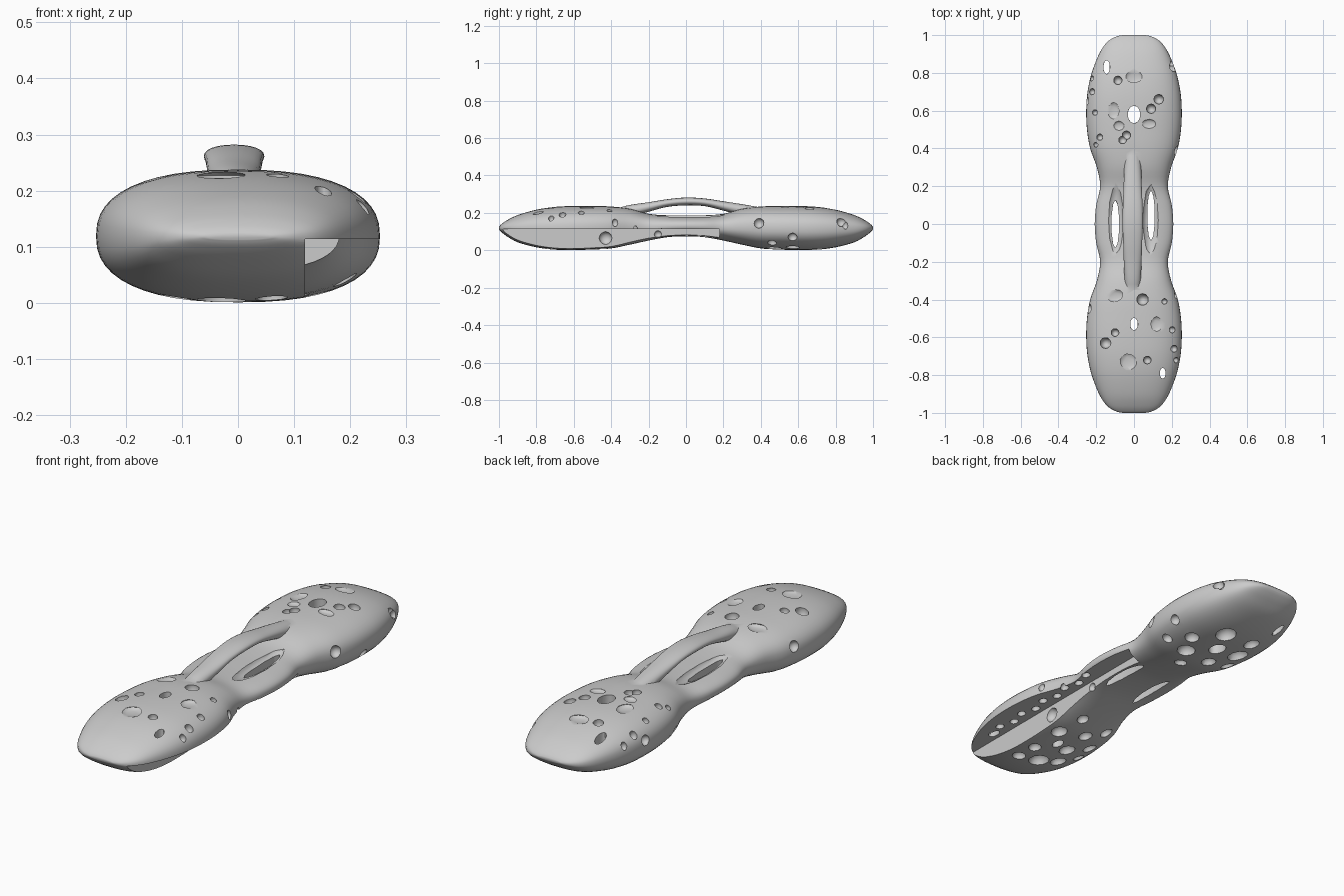
import bpy, bmesh, math
from mathutils import Vector, Matrix

if "Cube" in bpy.data.objects:
    bpy.data.objects.remove(bpy.data.objects["Cube"])

POW = 2.4

# Half profile of the body: y, half width, bottom z, top z (mirrored in y)
HALF = [(0, .208, .075, .186), (.1, .2, .07, .187), (.2, .179, .052, .195), (.3, .197, .03, .222),
        (.4, .232, .01, .234), (.5, .249, .004, .237), (.6, .253, .001, .237), (.7, .246, .003, .232),
        (.8, .224, .016, .217), (.9, .185, .043, .188), (.96, .145, .076, .159), (.99, .1, .1, .137),
        (1.0, .06, .113, .124)]
BODY = [(-y, w, a, b) for y, w, a, b in HALF[:0:-1]] + HALF
HANDLE = [(-.44, .034, .12, .2), (-.32, .042, .17, .238), (-.2, .047, .206, .257), (-.1, .05, .232, .273),
          (0, .054, .24, .282), (.1, .052, .236, .277), (.2, .048, .212, .262), (.32, .044, .178, .243),
          (.48, .034, .12, .215)]


def resample(rows, steps):
    # Catmull-Rom smoothing of the section list
    out = []
    for i in range(len(rows) - 1):
        p = [Vector(rows[min(max(i + k, 0), len(rows) - 1)]) for k in (-1, 0, 1, 2)]
        for s in range(steps):
            t = s / steps
            out.append(.5 * (2 * p[1] + (p[2] - p[0]) * t + (2 * p[0] - 5 * p[1] + 4 * p[2] - p[3]) * t * t
                             + (3 * p[1] - p[0] - 3 * p[2] + p[3]) * t ** 3))
    return out + [Vector(rows[-1])]


def spow(v, e):
    return math.copysign(abs(v) ** e, v)


def finish(bm, name):
    bmesh.ops.recalc_face_normals(bm, faces=bm.faces)
    me = bpy.data.meshes.new(name)
    bm.to_mesh(me)
    bm.free()
    ob = bpy.data.objects.new(name, me)
    bpy.context.collection.objects.link(ob)
    return ob


def loft(name, rows, power, x0=0, n=48, steps=4):
    bm, rings = bmesh.new(), []
    for y, w, a, b in resample([Vector(r) for r in rows], steps):
        ring = []
        for k in range(n):
            t = 2 * math.pi * k / n
            ring.append(bm.verts.new((x0 + w * spow(math.cos(t), 2 / power), y,
                                      (a + b) / 2 + (b - a) / 2 * spow(math.sin(t), 2 / power))))
        rings.append(ring)
    for r, q in zip(rings, rings[1:]):
        for k in range(n):
            bm.faces.new((r[k], r[(k + 1) % n], q[(k + 1) % n], q[k]))
    bm.faces.new(rings[0])
    bm.faces.new(rings[-1])
    return finish(bm, name)


def section(y):
    for r, q in zip(BODY, BODY[1:]):
        if r[0] <= y <= q[0]:
            t = (y - r[0]) / (q[0] - r[0])
            return [u + (v - u) * t for u, v in zip(r, q)][1:]


def surf_z(x, y, side):
    w, a, b = section(y)
    return (a + b) / 2 + side * (b - a) / 2 * max(0, 1 - (abs(x) / w) ** POW) ** (1 / POW)


def surf_x(y, z):
    w, a, b = section(y)
    return w * max(0, 1 - (abs(2 * z - a - b) / (b - a)) ** POW) ** (1 / POW)


def blob(bm, loc, size):
    m = Matrix.Translation(loc) @ Matrix.Diagonal((*size, 1))
    bmesh.ops.create_icosphere(bm, subdivisions=2, radius=1, matrix=m)


def boolean(ob, other, op):
    m = ob.modifiers.new(op, 'BOOLEAN')
    m.operation, m.solver, m.object, m.use_self = op, 'EXACT', other, True
    bpy.context.view_layer.objects.active = ob
    bpy.ops.object.modifier_apply(modifier=m.name)
    bpy.data.objects.remove(other, do_unlink=True)


body = loft("body", BODY, POW)

# Long stepped cut along the lower right side
bm = bmesh.new()
bmesh.ops.create_cube(bm, size=1, matrix=Matrix.Translation((.319, -.46, .007))
                      @ Matrix.Diagonal((.4, 1.28, .214, 1)))
boolean(body, finish(bm, "step_cutter"), 'DIFFERENCE')

# Slots beside the handle, each in a shallow recess, and openings right through
bm = bmesh.new()
for x, y, rx, ry in [(-.099, 0, .021, .13), (.09, .045, .021, .135), (0, .58, .036, .05),
                     (-.145, .83, .018, .038), (0, -.53, .022, .035), (.152, -.79, .016, .03)]:
    blob(bm, (x, y, .12), (rx, ry, .45))
for x in (-.098, .09):
    blob(bm, (x, .02, .19), (.045, .19, .025))
boolean(body, finish(bm, "opening_cutter"), 'DIFFERENCE')

# Arched handle
boolean(body, loft("handle", HANDLE, 2.2, x0=-.007, n=24), 'UNION')

# Pits: top, underside, ledge and sides
bm = bmesh.new()
for x, y, r in [(-.15, -.63, .03), (-.1, -.575, .022), (.045, -.4, .032), (.07, -.72, .022), (.16, -.41, .016),
                (.2, -.56, .018), (.21, -.66, .02), (.22, -.72, .016), (.22, -.38, .016), (-.085, .76, .024),
                (.13, .66, .027), (.09, .61, .026), (-.04, .47, .024), (-.06, .445, .022), (-.18, .46, .018),
                (-.205, .59, .016), (-.22, .7, .018), (-.2, .42, .014), (.2, .85, .016), (-.22, .77, .015)]:
    blob(bm, (x, y, surf_z(x, y, 1) - .008), (r, r, r * 1.4))
for x, y, rx, ry in [(-.1, -.38, .05, .035), (-.03, -.73, .045, .05), (.12, -.53, .035, .04),
                     (0, .78, .045, .04), (-.11, .6, .035, .045), (-.08, .52, .03, .025), (.08, .53, .04, .025)]:
    blob(bm, (x, y, surf_z(x, y, 1)), (rx, ry, .01))
for x, y, r in [(-.03, -.7, .045), (-.11, -.66, .035), (-.18, -.6, .025), (.06, -.62, .028), (-.07, -.55, .035),
                (-.16, -.5, .03), (.06, -.45, .035), (-.06, -.41, .03), (-.14, -.36, .028), (.03, -.32, .026),
                (.06, -.73, .03), (.05, .7, .045), (-.1, .7, .035), (.14, .57, .032),
                (-.12, .58, .045), (.09, .47, .04), (-.05, .46, .032), (-.16, .46, .03), (.03, .36, .028)]:
    blob(bm, (x, y, surf_z(x, y, -1)), (r, r * 1.15, r))
for i in range(10):
    y = -.8 + i * .075
    blob(bm, (.175 if i % 2 else .155, y, .115), (.018, .022, .028))
for y, z, r in [(-.43, .065, .035), (-.15, .085, .02)]:
    blob(bm, (.119, y, z), (r * .8, r, r))
for s, y, z, r in [(1, .39, .145, .028), (1, .57, .07, .025), (1, .83, .15, .026), (1, .46, .04, .025),
                   (-1, -.45, .15, .026), (-1, .4, .08, .026), (-1, .65, .14, .024)]:
    blob(bm, (s * surf_x(y, z), y, z), (r, r, r))
boolean(body, finish(bm, "pit_cutter"), 'DIFFERENCE')

bpy.ops.object.select_all(action='DESELECT')
body.select_set(True)
bpy.context.view_layer.objects.active = body
bpy.ops.object.shade_smooth_by_angle(angle=math.radians(35))
